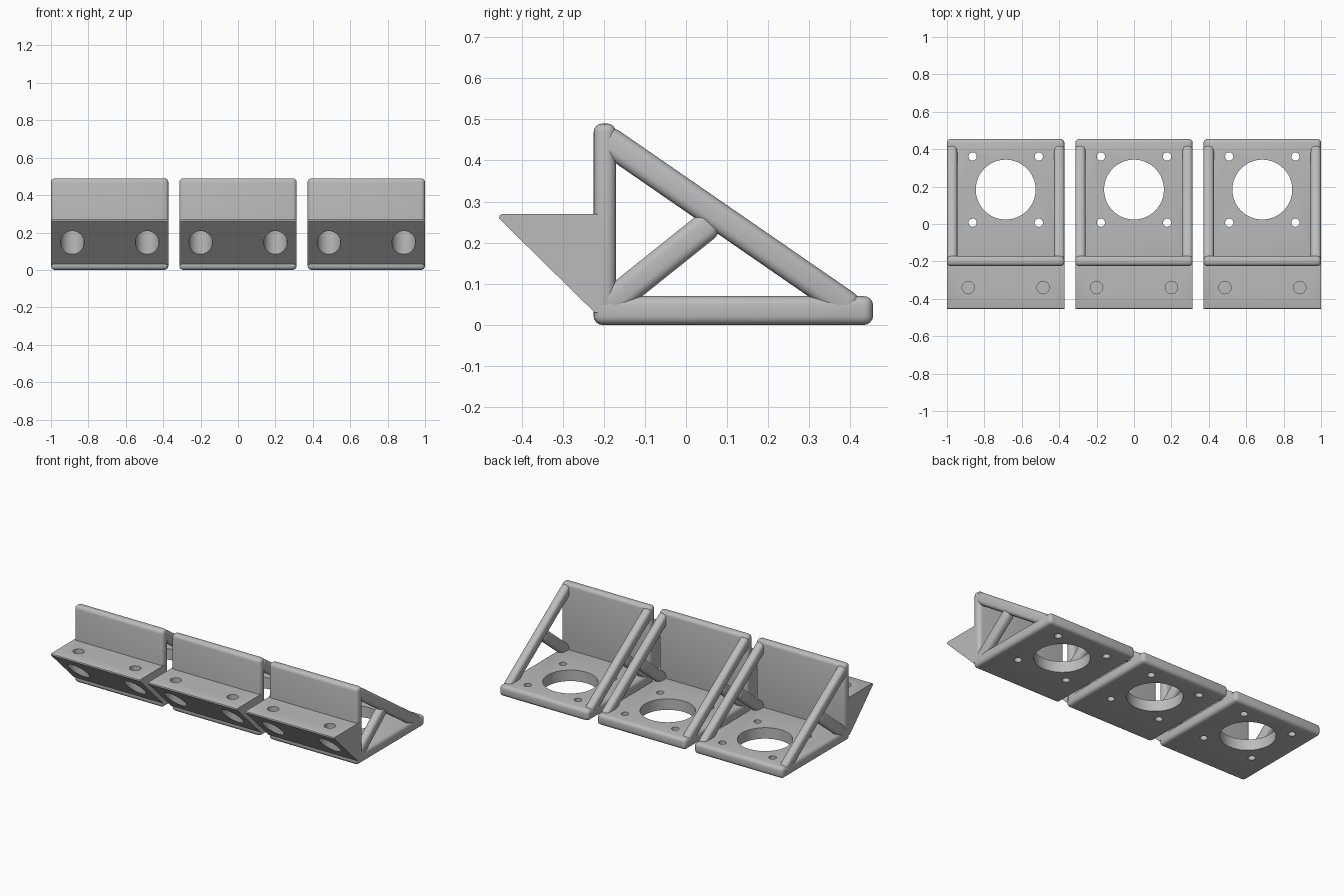
import bpy
import bmesh
from math import radians, atan2, hypot
from mathutils import Matrix, Vector

if "Cube" in bpy.data.objects:
    bpy.data.objects.remove(bpy.data.objects["Cube"])

HALF = 0.314      # half the width of one bracket
PITCH = 0.686     # spacing between brackets
ROUND = 0.022     # edge rounding
BEAM_W, BEAM_H = 0.055, 0.07

grey = bpy.data.materials.new("plain grey")
grey.use_nodes = True
grey.diffuse_color = (0.5, 0.5, 0.5, 1)
grey.node_tree.nodes["Principled BSDF"].inputs["Base Color"].default_value = (0.5, 0.5, 0.5, 1)


def add_object(name, bm):
    bmesh.ops.recalc_face_normals(bm, faces=bm.faces)
    mesh = bpy.data.meshes.new(name)
    bm.to_mesh(mesh)
    bm.free()
    mesh.materials.append(grey)
    obj = bpy.data.objects.new(name, mesh)
    bpy.context.collection.objects.link(obj)
    return obj


def rounded_box(name, size, matrix):
    bm = bmesh.new()
    bmesh.ops.create_cube(bm, size=1, matrix=Matrix.Diagonal((*size, 1)))
    bmesh.ops.bevel(bm, geom=bm.edges[:], offset=ROUND, segments=4,
                    profile=0.5, affect='EDGES')
    bm.transform(matrix)
    return add_object(name, bm)


def box_between(name, low, high):
    low, high = Vector(low), Vector(high)
    return rounded_box(name, high - low, Matrix.Translation((low + high) / 2))


def beam(name, x, start, end):
    """Rounded bar in the plane of the given x, from one (y, z) point to another."""
    dy, dz = end[0] - start[0], end[1] - start[1]
    place = Matrix.Translation((x, (start[0] + end[0]) / 2, (start[1] + end[1]) / 2))
    return rounded_box(name, (BEAM_W, hypot(dy, dz), BEAM_H),
                       place @ Matrix.Rotation(atan2(dz, dy), 4, 'X'))


def drill(obj, holes):
    """Cut vertical round holes given as (x, y, radius, z low, z high)."""
    for x, y, radius, low, high in holes:
        bm = bmesh.new()
        bmesh.ops.create_cone(bm, cap_ends=True, segments=64, radius1=radius, radius2=radius,
                              depth=high - low,
                              matrix=Matrix.Translation((x, y, (low + high) / 2)))
        cutter = add_object("hole_cutter", bm)
        cutter.hide_render = True
        mod = obj.modifiers.new("hole", 'BOOLEAN')
        mod.operation = 'DIFFERENCE'
        mod.solver = 'EXACT'
        mod.object = cutter
        bpy.context.view_layer.update()
        baked = bpy.data.meshes.new_from_object(
            obj.evaluated_get(bpy.context.evaluated_depsgraph_get()))
        obj.modifiers.clear()
        obj.data = baked
        bpy.data.objects.remove(cutter)


# Base plate with a large opening and four screw holes
plate = box_between("base_plate", (-HALF, -0.225, 0), (HALF, 0.455, 0.07))
CY = 0.184
drill(plate, [(0, CY, 0.16, -0.1, 0.2)] +
      [(sx * 0.177, CY + sy * 0.177, 0.022, -0.1, 0.2) for sx in (-1, 1) for sy in (-1, 1)])

# Upright wall
wall = box_between("upright_wall", (-HALF, -0.225, 0), (HALF, -0.17, 0.49))

# Mounting wedge with counterbored screw holes closed by a thin skin
bm = bmesh.new()
profile = [(-0.205, 0.27), (-0.445, 0.27), (-0.453, 0.267), (-0.455, 0.259),
           (-0.222, 0.03), (-0.205, 0.03)]
side = bm.faces.new([bm.verts.new((-HALF, y, z)) for y, z in profile])
out = bmesh.ops.extrude_face_region(bm, geom=[side])
bmesh.ops.translate(bm, vec=(2 * HALF, 0, 0),
                    verts=[v for v in out["geom"] if isinstance(v, bmesh.types.BMVert)])
wedge = add_object("mounting_wedge", bm)
for sx in (-1, 1):
    drill(wedge, [(sx * 0.2, -0.34, 0.063, -0.1, 0.22), (sx * 0.2, -0.34, 0.033, 0.225, 0.4)])

# Sloping braces and struts on both sides
parts = [plate, wall, wedge]
for label, s in (("left", 1), ("right", -1)):
    x = s * (HALF - BEAM_W / 2)
    parts.append(beam(label + "_brace", x, (-0.202, 0.457), (0.408, 0.036)))
    parts.append(beam(label + "_strut", x, (-0.2, 0.04), (0.065, 0.252)))

# Smooth shading, then three brackets in a row
for part in parts:
    part.data.polygons.foreach_set("use_smooth", [True] * len(part.data.polygons))
    part.data.set_sharp_from_angle(angle=radians(30))
    base = part.name
    part.name = "middle_" + base
    for label, s in (("left", 1), ("right", -1)):
        copy = bpy.data.objects.new(label + "_bracket_" + base, part.data)
        copy.location.x = s * PITCH
        bpy.context.collection.objects.link(copy)
